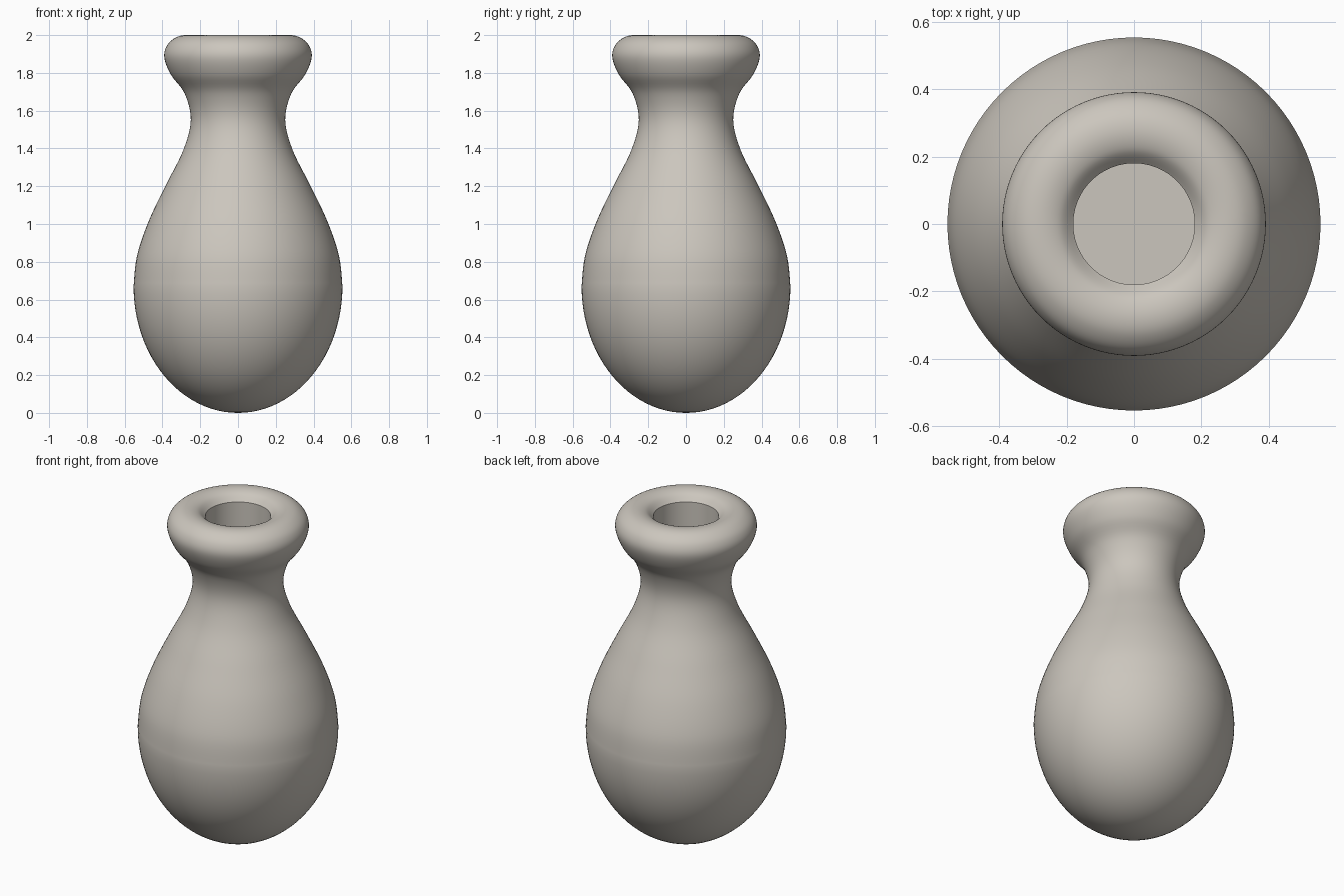
import bpy, bmesh, math
from mathutils import Vector

cube = bpy.data.objects.get("Cube")
if cube:
    bpy.data.objects.remove(cube, do_unlink=True)

SEGMENTS = 96
BELLY_R, BELLY_Z = 0.553, 0.67
HOLE_R, HOLE_FLOOR = 0.18, 1.4


def smooth_path(points, steps=6):
    """Catmull-Rom curve through the points, end points doubled."""
    p = [Vector(q) for q in points]
    p = [p[0]] + p + [p[-1]]
    path = []
    for a, b, c, d in zip(p, p[1:], p[2:], p[3:]):
        for i in range(steps):
            t = i / steps
            path.append(0.5 * (2 * b + (c - a) * t + (2 * a - 5 * b + 4 * c - d) * t ** 2
                               + (3 * b - a - 3 * c + d) * t ** 3))
    return path + [p[-1]]


# Rounded bowl: lower half of an ellipse, from the base point to the belly
bowl = []
for i in range(24):
    a = math.radians(90) * i / 24
    bowl.append(Vector((BELLY_R * math.sin(a), BELLY_Z * (1 - math.cos(a)))))

# Shoulder, neck, rolled lip and the dip into the mouth
upper = smooth_path([
    (BELLY_R, BELLY_Z), (0.535, 0.83), (0.475, 1.01), (0.385, 1.2), (0.29, 1.39),
    (0.25, 1.55), (0.282, 1.69), (0.355, 1.79), (0.39, 1.88), (0.376, 1.945),
    (0.33, 1.987), (0.275, 2.0), (0.22, 1.987), (HOLE_R, 1.95)])

# Straight mouth wall and flat floor
mouth = [Vector((HOLE_R, HOLE_FLOOR)), Vector((0, HOLE_FLOOR))]

# Turn the profile around the z axis
bm = bmesh.new()
verts = [bm.verts.new((r, 0, z)) for r, z in bowl + upper + mouth]
edges = [bm.edges.new(pair) for pair in zip(verts, verts[1:])]
bmesh.ops.spin(bm, geom=verts + edges, cent=(0, 0, 0), axis=(0, 0, 1),
               angle=math.tau, steps=SEGMENTS, use_merge=True)
bmesh.ops.remove_doubles(bm, verts=bm.verts, dist=0.0001)
bmesh.ops.recalc_face_normals(bm, faces=bm.faces)
mesh = bpy.data.meshes.new("vase")
bm.to_mesh(mesh)
bm.free()
vase = bpy.data.objects.new("vase", mesh)
bpy.context.collection.objects.link(vase)

# Warm grey clay
clay = bpy.data.materials.new("warm_grey_clay")
clay.use_nodes = True
colour = (0.6, 0.565, 0.51, 1)
clay.diffuse_color = colour
clay.node_tree.nodes["Principled BSDF"].inputs["Base Color"].default_value = colour
mesh.materials.append(clay)

bpy.ops.object.select_all(action="DESELECT")
vase.select_set(True)
bpy.context.view_layer.objects.active = vase
bpy.ops.object.shade_smooth_by_angle(angle=math.radians(40))
